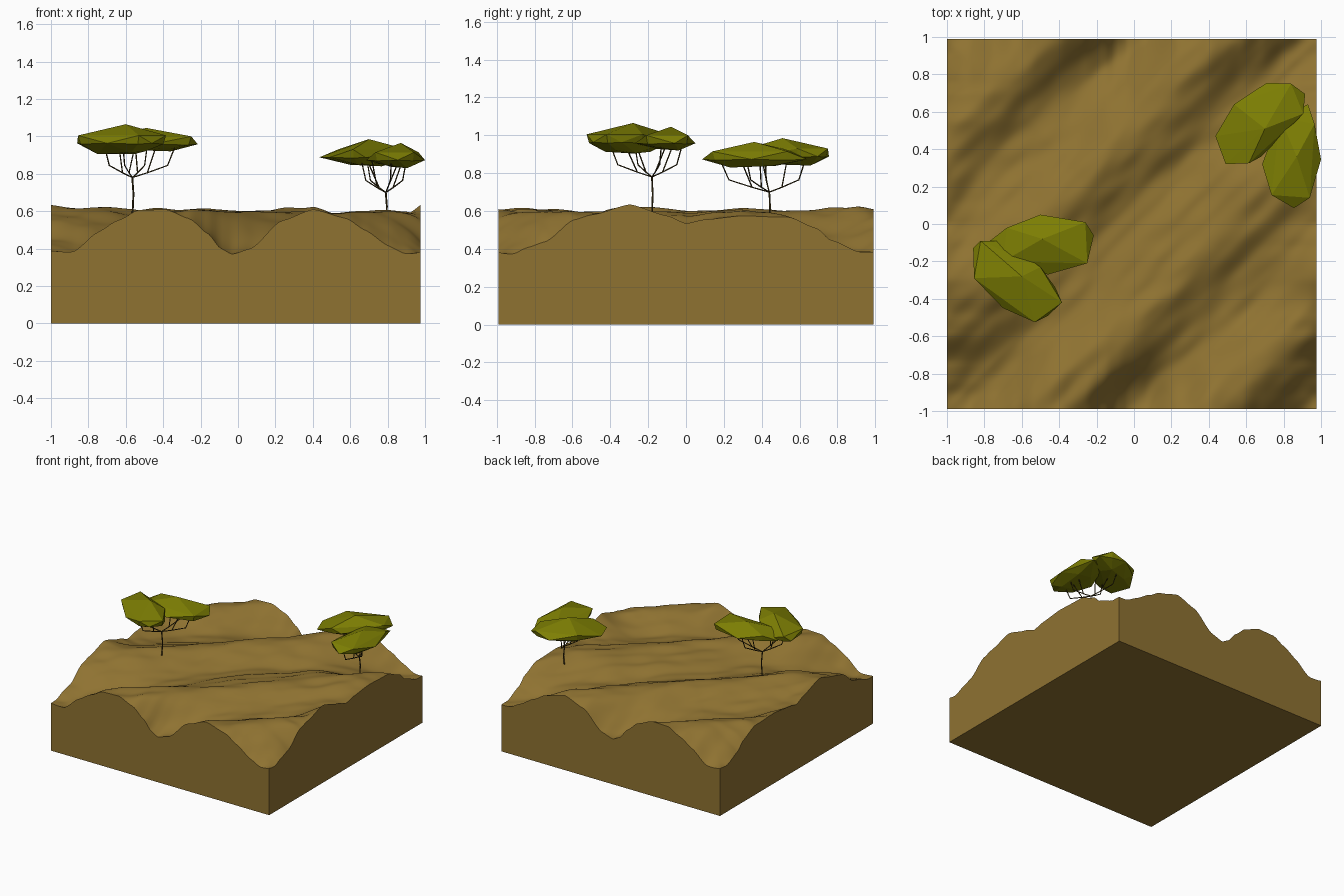
import bpy, bmesh, math
from mathutils import Vector, noise

cube = bpy.data.objects.get("Cube")
if cube:
    bpy.data.objects.remove(cube, do_unlink=True)


def material(name, rgb):
    mat = bpy.data.materials.new(name)
    mat.use_nodes = True
    mat.diffuse_color = (*rgb, 1)
    bsdf = mat.node_tree.nodes["Principled BSDF"]
    bsdf.inputs["Base Color"].default_value = (*rgb, 1)
    bsdf.inputs["Roughness"].default_value = 0.9
    return mat


EARTH = material("dry_earth", (0.275, 0.17, 0.031))
BARK = material("dark_bark", (0.05, 0.033, 0.007))
LEAF = material("olive_leaf", (0.205, 0.21, 0.001))

# Skylines of the cut edges: along x (front and back) and along y (both sides)
SKYLINE_X = [(-1, .39), (-.88, .37), (-.75, .48), (-.63, .55), (-.53, .605), (-.38, .61),
             (-.25, .56), (-.15, .48), (-.08, .4), (-.02, .37), (.08, .4), (.25, .55),
             (.42, .61), (.6, .56), (.7, .5), (.83, .42), (.92, .38), (1, .38)]
SKYLINE_Y = [(-1, .385), (-.92, .37), (-.85, .4), (-.75, .425), (-.6, .55), (-.5, .58),
             (-.3, .635), (-.1, .575), (0, .535), (.1, .555), (.3, .575), (.55, .565),
             (.7, .5), (.77, .43), (.92, .37), (1, .385)]


def skyline(profile, t):
    for (a, za), (b, zb) in zip(profile, profile[1:]):
        if t <= b:
            s = (t - a) / (b - a)
            ease = s * s * (3 - 2 * s)
            return za + (zb - za) * (s + ease) / 2
    return profile[-1][1]


# Diagonal dunes: shallow and narrow-crested inside, deeper at front and back
def dunes(x, y):
    across, along = x - y, x + y
    wobble = 0.06 * noise.noise(Vector((across, along * 1.5, 4)))
    gully = 0.5 + 0.5 * math.cos(2 * math.pi * (across + wobble) / 0.975)
    rim = max(y * y, abs(x * y))
    depth = 0.085 + 0.14 * rim
    ripple = noise.noise(Vector((across * 3.5, along * 1.3, 0)))
    fine = noise.noise(Vector((across * 8, along * 3, 7)))
    return 0.602 - depth * gully ** (0.75 + 0.65 * rim) + 0.027 * ripple + 0.015 * fine


# Near each edge the dunes ease into that edge's skyline
def ground(x, y):
    edge_x, edge_y = math.copysign(1, x), math.copysign(1, y)
    near_x, near_y = abs(x) ** 5, abs(y) ** 5
    fix_x = skyline(SKYLINE_Y, y) - dunes(edge_x, y)
    fix_y = skyline(SKYLINE_X, x) - dunes(x, edge_y)
    share = near_x + near_y + 1e-6
    fix = (fix_x * near_x + fix_y * near_y) / share
    return dunes(x, y) + fix * max(near_x, near_y)


# Ground block: displaced grid with skirts and a flat underside
def build_ground():
    bm = bmesh.new()
    bmesh.ops.create_grid(bm, x_segments=110, y_segments=110, size=1)
    for v in bm.verts:
        height = ground(v.co.x, v.co.y)
        v.co = (v.co.x * 0.9875 - 0.0125, v.co.y * 0.99, height)
    for f in bm.faces:
        f.smooth = True
    rim = [e for e in bm.edges if e.is_boundary]
    skirt = bmesh.ops.extrude_edge_only(bm, edges=rim)["geom"]
    for item in skirt:
        if isinstance(item, bmesh.types.BMVert):
            item.co.z = 0
        elif isinstance(item, bmesh.types.BMFace):
            item.smooth = False
    bottom = [e for e in bm.edges if e.is_boundary]
    for f in bmesh.ops.contextual_create(bm, geom=bottom)["faces"]:
        f.smooth = False
    bmesh.ops.recalc_face_normals(bm, faces=bm.faces)
    add_mesh("ground_block", bm, EARTH)


def add_mesh(name, bm, mat):
    mesh = bpy.data.meshes.new(name)
    bm.to_mesh(mesh)
    bm.free()
    mesh.materials.append(mat)
    obj = bpy.data.objects.new(name, mesh)
    bpy.context.collection.objects.link(obj)


# Faceted leaf cluster: hull of an outline, a peak and a smaller underside
def canopy(name, outline, peak, rim_z, low_z):
    bm = bmesh.new()
    middle = sum((Vector(p) for p in outline), Vector((0, 0))) / len(outline)
    for i, p in enumerate(outline):
        p = Vector(p)
        bm.verts.new((*p, rim_z + (0.02 if i % 2 else -0.022)))
        if i % 2:
            bm.verts.new((*middle.lerp(p, 0.94), rim_z - 0.026))
            bm.verts.new((*middle.lerp(p, 0.55), low_z + 0.008 * (i % 3)))
    bm.verts.new(peak)
    hull = bmesh.ops.convex_hull(bm, input=bm.verts)
    loose = {g for g in hull["geom_interior"] + hull["geom_unused"]
             if isinstance(g, bmesh.types.BMVert)}
    bmesh.ops.delete(bm, geom=list(loose), context='VERTS')
    bmesh.ops.recalc_face_normals(bm, faces=bm.faces)
    add_mesh(name, bm, LEAF)


# Trunk and bent branches as thin bevelled curves
def limbs(name, paths, radius):
    curve = bpy.data.curves.new(name, 'CURVE')
    curve.dimensions = '3D'
    curve.bevel_depth = radius
    curve.bevel_resolution = 1
    curve.use_fill_caps = True
    for path in paths:
        spline = curve.splines.new('POLY')
        spline.points.add(len(path) - 1)
        for point, co in zip(spline.points, path):
            point.co = (*co, 1)
    curve.materials.append(BARK)
    obj = bpy.data.objects.new(name, curve)
    bpy.context.collection.objects.link(obj)


def tree_frame(name, x, y, fork_z, leaf_z, tips):
    root = Vector((x, y, ground(x, y) - 0.03))
    fork = Vector((x, y, fork_z))
    bend = root.lerp(fork, 0.6) + Vector((0.006, 0.004, 0))
    limbs(name + "_trunk", [[root, bend, fork]], 0.005)
    rise = Vector((0, 0, leaf_z - fork_z))
    paths = []
    for dx, dy in tips:
        reach = Vector((dx, dy, 0))
        knee = fork + reach * 0.35 + rise * 0.15
        elbow = fork + reach * 0.82 + rise * 0.38
        twig = fork + reach * 0.6 + Vector((-dy, dx, 0)) * 0.2 + rise
        paths += [[fork, knee, elbow, fork + reach + rise], [knee, twig]]
    limbs(name + "_branches", paths, 0.0036)


build_ground()

tree_frame("left_tree", -0.565, -0.18, 0.78, 0.95,
           [(-0.15, -0.09), (-0.05, -0.22), (0.23, 0.05), (0.08, 0.16)])
canopy("left_tree_canopy_front",
       [(-0.86, -0.13), (-0.82, -0.09), (-0.7, -0.09), (-0.5, -0.23), (-0.42, -0.34),
        (-0.385, -0.42), (-0.46, -0.49), (-0.53, -0.525), (-0.7, -0.45), (-0.855, -0.29)],
       (-0.6, -0.28, 1.065), 0.985, 0.905)
canopy("left_tree_canopy_back",
       [(-0.77, -0.09), (-0.68, -0.02), (-0.5, 0.05), (-0.26, 0.01),
        (-0.215, -0.06), (-0.25, -0.21), (-0.46, -0.27), (-0.7, -0.2)],
       (-0.49, -0.08, 1.045), 0.98, 0.92)

tree_frame("right_tree", 0.79, 0.44, 0.7, 0.87,
           [(-0.1, 0.19), (-0.13, -0.02), (0.11, -0.12), (0.03, -0.26)])
canopy("right_tree_canopy_back",
       [(0.435, 0.47), (0.535, 0.64), (0.71, 0.755), (0.84, 0.75), (0.915, 0.695),
        (0.905, 0.59), (0.68, 0.36), (0.615, 0.325), (0.49, 0.32)],
       (0.7, 0.51, 0.985), 0.91, 0.84)
canopy("right_tree_canopy_front",
       [(0.93, 0.64), (0.965, 0.535), (1.0, 0.345), (0.94, 0.14), (0.855, 0.085),
        (0.735, 0.155), (0.685, 0.32), (0.78, 0.57)],
       (0.87, 0.36, 0.965), 0.895, 0.83)
